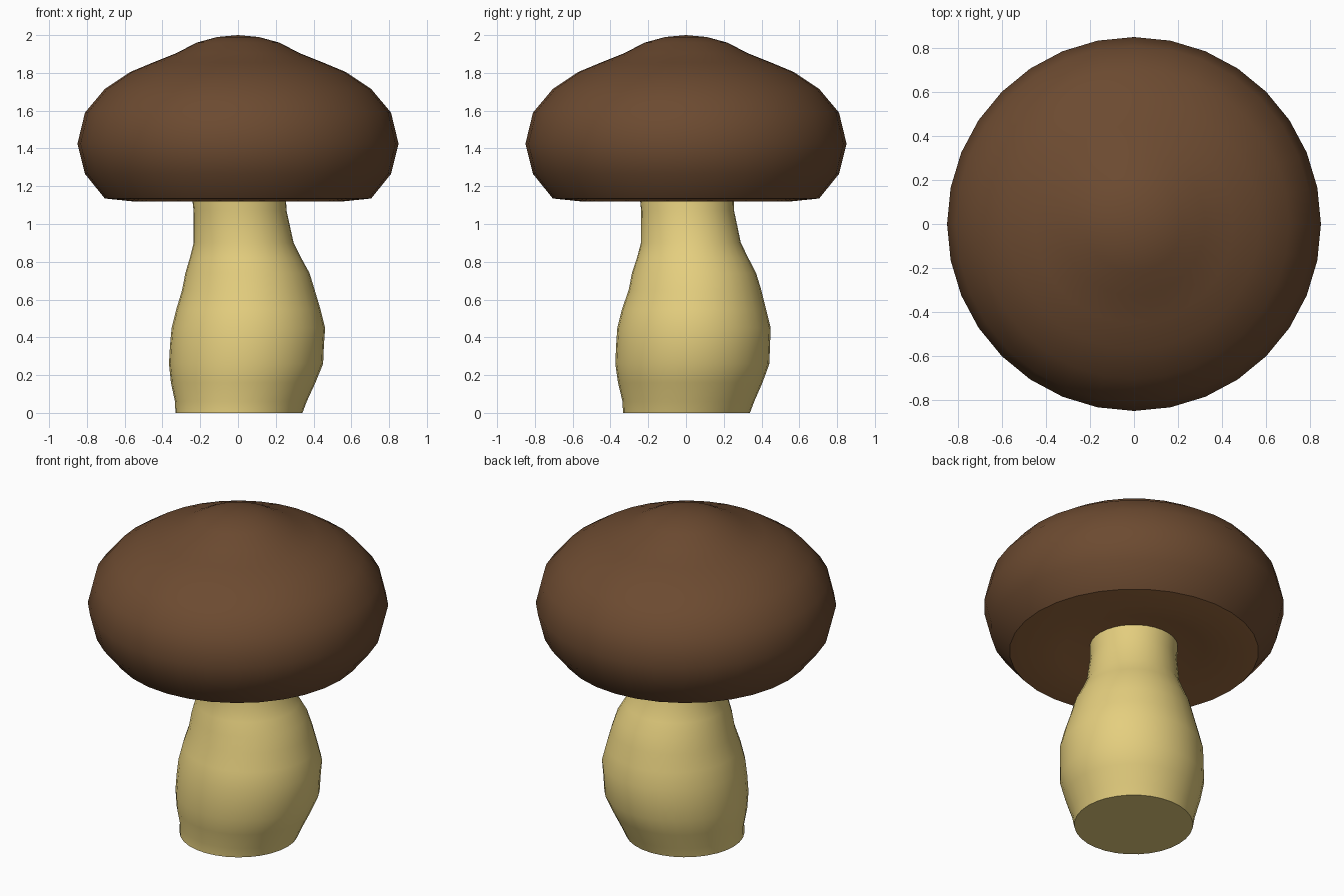
import bpy, bmesh, math

if "Cube" in bpy.data.objects:
    bpy.data.objects.remove(bpy.data.objects["Cube"])

SIDES = 32


def material(name, rgb):
    m = bpy.data.materials.new(name)
    m.diffuse_color = (*rgb, 1.0)
    m.use_nodes = True
    m.node_tree.nodes["Principled BSDF"].inputs["Base Color"].default_value = m.diffuse_color
    return m


def lathe(name, rings, mats, angle):
    """Skin rings of (radius, z, centre x, centre y), bottom to top."""
    bm = bmesh.new()
    loops = []
    for r, z, cx, cy in rings:
        if r == 0:
            loops.append([bm.verts.new((cx, cy, z))])
        else:
            loops.append([bm.verts.new((cx + r * math.cos(2 * math.pi * i / SIDES),
                                        cy + r * math.sin(2 * math.pi * i / SIDES), z))
                          for i in range(SIDES)])
    for a, b in zip(loops, loops[1:]):
        for i in range(SIDES):
            j = (i + 1) % SIDES
            if len(a) == 1:
                bm.faces.new((a[0], b[j], b[i]))
            elif len(b) == 1:
                bm.faces.new((a[i], a[j], b[0]))
            else:
                bm.faces.new((a[i], a[j], b[j], b[i]))
    bmesh.ops.recalc_face_normals(bm, faces=bm.faces)
    # A second material, if given, goes on the downward-facing underside
    if len(mats) > 1:
        for f in bm.faces:
            f.material_index = 1 if f.normal.z < -0.9 else 0
    mesh = bpy.data.meshes.new(name)
    bm.to_mesh(mesh)
    bm.free()
    for m in mats:
        mesh.materials.append(m)
    ob = bpy.data.objects.new(name, mesh)
    bpy.context.collection.objects.link(ob)
    bpy.ops.object.select_all(action='DESELECT')
    ob.select_set(True)
    bpy.context.view_layer.objects.active = ob
    bpy.ops.object.shade_smooth_by_angle(angle=math.radians(angle))
    return ob


brown = material("cap brown", (0.15, 0.069, 0.030))
rust = material("underside brown", (0.33, 0.145, 0.05))
cream = material("stem cream", (0.78, 0.62, 0.21))

# Cap: shallow hollow underside, rounded rim, gentle bump on top
cap = [(0, 1.17), (0.24, 1.165), (0.40, 1.14), (0.56, 1.12), (0.705, 1.135),
       (0.81, 1.265), (0.85, 1.425), (0.81, 1.59), (0.705, 1.715), (0.57, 1.805),
       (0.45, 1.855), (0.325, 1.905), (0.22, 1.96), (0.11, 1.99), (0, 2.0)]
lathe("cap", [(r, z, 0, 0) for r, z in cap], [brown, rust], 38)

# Stem: z, then low and high extents in x and in y (it bulges to +x +y)
stem = [(0.00, -0.33, 0.34, -0.335, 0.34),
        (0.06, -0.335, 0.365, -0.335, 0.36),
        (0.16, -0.355, 0.41, -0.36, 0.405),
        (0.26, -0.365, 0.45, -0.375, 0.442),
        (0.36, -0.36, 0.455, -0.37, 0.445),
        (0.45, -0.35, 0.46, -0.365, 0.45),
        (0.55, -0.325, 0.435, -0.34, 0.425),
        (0.65, -0.295, 0.405, -0.305, 0.40),
        (0.74, -0.28, 0.38, -0.285, 0.37),
        (0.82, -0.255, 0.335, -0.26, 0.33),
        (0.90, -0.235, 0.295, -0.238, 0.29),
        (1.07, -0.235, 0.257, -0.238, 0.255),
        (1.20, -0.25, 0.25, -0.25, 0.25)]
rings = [((x1 - x0 + y1 - y0) / 4, z, (x0 + x1) / 2, (y0 + y1) / 2)
         for z, x0, x1, y0, y1 in stem]
base, top = rings[0], rings[-1]
rings = [(0, *base[1:])] + rings + [(0, *top[1:])]
lathe("stem", rings, [cream], 50)
